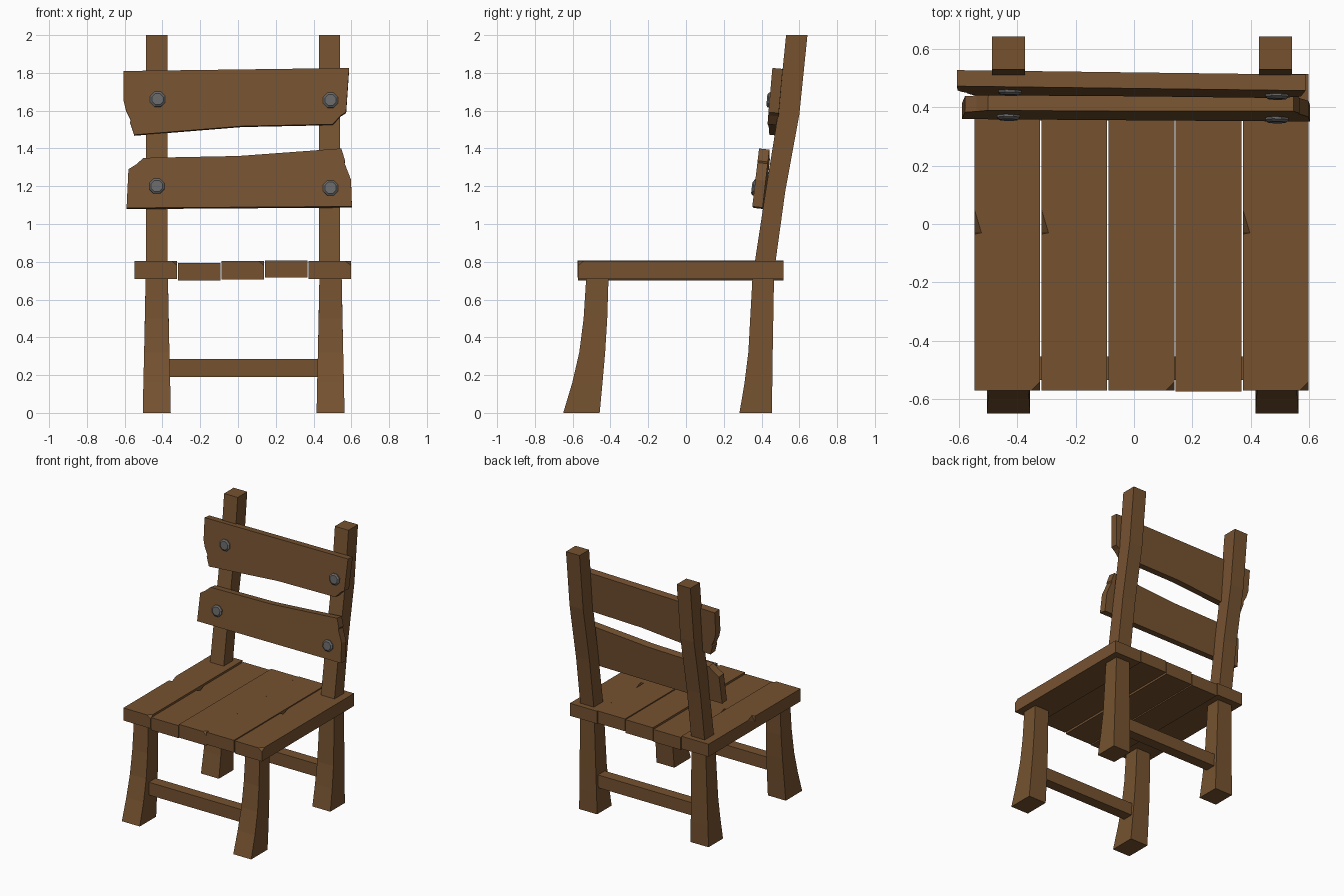
import bpy, bmesh, math
from mathutils import Vector

if "Cube" in bpy.data.objects:
    bpy.data.objects.remove(bpy.data.objects["Cube"])


def material(name, rgb):
    m = bpy.data.materials.new(name)
    m.diffuse_color = (*rgb, 1)
    m.use_nodes = True
    m.node_tree.nodes["Principled BSDF"].inputs["Base Color"].default_value = m.diffuse_color
    return m


WOOD = material("wood", (0.18, 0.085, 0.03))
IRON = material("iron", (0.14, 0.14, 0.14))


def finish(name, bm, mat):
    bmesh.ops.recalc_face_normals(bm, faces=bm.faces)
    me = bpy.data.meshes.new(name)
    bm.to_mesh(me)
    bm.free()
    me.materials.append(mat)
    ob = bpy.data.objects.new(name, me)
    bpy.context.collection.objects.link(ob)
    return ob


def loft(name, rings, mat=WOOD):
    """Skin a list of equal-sized vertex rings and cap both ends."""
    bm = bmesh.new()
    rs = [[bm.verts.new(p) for p in r] for r in rings]
    n = len(rs[0])
    for a, b in zip(rs, rs[1:]):
        for i in range(n):
            j = (i + 1) % n
            bm.faces.new((a[i], a[j], b[j], b[i]))
    bm.faces.new(rs[0])
    bm.faces.new(rs[-1])
    return finish(name, bm, mat)


def beam(name, cx, levels):
    """Upright beam: levels hold (z, x half width, y front, y back)."""
    loft(name, [[(cx - w, f, z), (cx + w, f, z), (cx + w, b, z), (cx - w, b, z)]
                for z, w, f, b in levels])


# Legs and back posts, left and right
for side, cx in (("left", -0.43), ("right", 0.485)):
    off = 0.005 if side == "right" else 0.0
    beam("front_leg_" + side, cx + off,
         [(0, 0.074, -0.65, -0.457), (0.16, 0.071, -0.602, -0.442),
          (0.32, 0.067, -0.565, -0.428), (0.5, 0.063, -0.542, -0.417),
          (0.72, 0.059, -0.528, -0.41)])
    beam("back_leg_" + side, cx + off,
         [(0, 0.074, 0.283, 0.454), (0.16, 0.071, 0.31, 0.457),
          (0.32, 0.067, 0.33, 0.459), (0.72, 0.059, 0.352, 0.466)])
    beam("back_post_" + side, cx,
         [(0.75, 0.056, 0.357, 0.467), (1.17, 0.056, 0.421, 0.525),
          (1.58, 0.056, 0.487, 0.6), (2.0, 0.056, 0.53, 0.643)])

# Stretchers between the legs
for name, y in (("front_stretcher", -0.495), ("back_stretcher", 0.395)):
    loft(name, [[(x, y - 0.04, 0.19), (x, y + 0.04, 0.19),
                 (x, y + 0.04, 0.285), (x, y - 0.04, 0.285)] for x in (-0.4, 0.46)])


def plank(i, x0, x1, z0, z1, yf, notch, chip):
    """Seat board with an optional chipped edge and chipped front corner."""
    yb = 0.515
    bm = bmesh.new()
    V = lambda *p: bm.verts.new(p)
    b = [V(x0, yf, z0), V(x1, yf, z0), V(x1, yb, z0), V(x0, yb, z0)]
    t = [V(x0, yf, z1), V(x1, yf, z1), V(x1, yb, z1), V(x0, yb, z1)]
    bm.faces.new(b)
    for k in range(3):
        bm.faces.new((b[k], b[k + 1], t[k + 1], t[k]))
    if notch:
        n1, tip, n2 = V(x0, 0.05, z1), V(x0 + 0.024, -0.03, z1), V(x0, -0.035, z1)
        low = V(x0, -0.03, z1 - 0.04)
        bm.faces.new(t + [n1, tip, n2])
        bm.faces.new((b[3], b[0], t[0], n2, low, n1, t[3]))
        bm.faces.new((n1, low, tip))
        bm.faces.new((n2, tip, low))
    else:
        bm.faces.new(t)
        bm.faces.new((b[3], b[0], t[0], t[3]))
    if chip:
        bmesh.ops.bisect_plane(bm, geom=bm.verts[:] + bm.edges[:] + bm.faces[:],
                               plane_co=(x1 - 0.03, yf, z1),
                               plane_no=Vector((1, -1, 1.3)), clear_outer=True)
        bmesh.ops.holes_fill(bm, edges=[e for e in bm.edges if e.is_boundary])
    finish(f"seat_board_{i + 1}", bm, WOOD)


# Seat boards: (bottom z, top z, front y, notch, chip)
boards = [(0.71, 0.804, -0.571, True, True), (0.70, 0.793, -0.571, True, False),
          (0.705, 0.804, -0.571, False, True), (0.716, 0.808, -0.574, False, False),
          (0.71, 0.804, -0.571, True, True)]
for i, (z0, z1, yf, notch, chip) in enumerate(boards):
    x0 = -0.549 + 0.23 * i
    plank(i, x0 + 0.002, x0 + 0.227, z0, z1, yf, notch, chip)


def slat(name, outline, y0, z0, yaw, lean, bolts):
    """Leaning back board cut to an outline, with its bolt heads."""
    front = lambda x, z: Vector((x, y0 + yaw * x + lean * (z - z0), z))
    n = Vector((-yaw, 1, -lean)).normalized()
    loft(name, [[front(x, z) + n * d for x, z in outline] for d in (0, 0.055)])
    u = Vector((1, yaw, 0)).normalized()
    v = n.cross(u)
    for side, (x, z) in zip(("left", "right"), bolts):
        c = front(x, z)
        rings = []
        for r, d in ((0.043, 0.01), (0.043, -0.007), (0.032, -0.015)):
            rings.append([c + n * d + u * r * math.cos(a) + v * r * math.sin(a)
                          for a in (math.pi * (k + 0.5) / 4 for k in range(8))])
        loft(f"{name}_bolt_{side}", rings, IRON)


# Back slats
slat("upper_slat",
     [(-0.607, 1.81), (-0.605, 1.65), (-0.592, 1.6), (-0.567, 1.55), (-0.572, 1.54),
      (-0.55, 1.472), (0.02, 1.518), (0.5, 1.528), (0.545, 1.575), (0.572, 1.592),
      (0.588, 1.826), (0, 1.818)],
     0.465, 1.82, -0.014, 0.09, [(-0.425, 1.66), (0.49, 1.655)])
slat("lower_slat",
     [(-0.59, 1.085), (0.603, 1.093), (0.598, 1.235), (0.563, 1.325), (0.567, 1.335),
      (0.547, 1.4), (0, 1.36), (-0.5, 1.35), (-0.54, 1.315), (-0.58, 1.29)],
     0.355, 1.085, -0.008, 0.115, [(-0.43, 1.2), (0.49, 1.19)])
